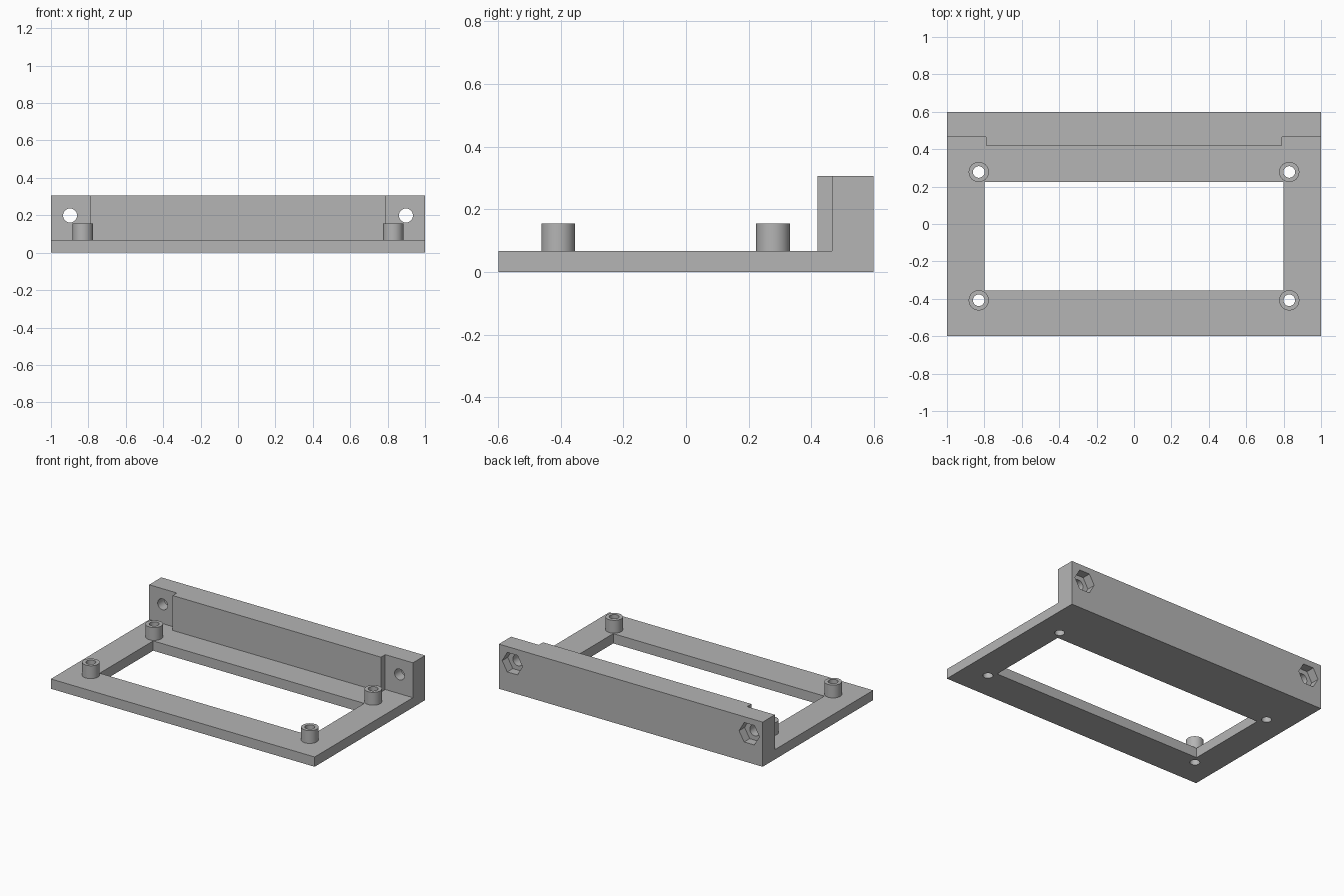
import bpy, bmesh
from math import sin, cos, tau, radians
from mathutils import Vector

cube = bpy.data.objects.get("Cube")
if cube:
    bpy.data.objects.remove(cube, do_unlink=True)

grey = bpy.data.materials.new("plain grey")
grey.use_nodes = True
grey.diffuse_color = (0.46, 0.46, 0.46, 1)
grey.node_tree.nodes["Principled BSDF"].inputs["Base Color"].default_value = grey.diffuse_color

# Main dimensions
HALF_X, HALF_Y = 1.0, 0.598
PLATE_TOP, WALL_TOP = 0.067, 0.306
PAD_FRONT, PAD_HALF, EAR_FRONT = 0.42, 0.79, 0.466
POST_X, POST_YS, POST_TOP = 0.83, (-0.408, 0.278), 0.155
POST_R, BORE_R = 0.054, 0.031
BOLT_X, BOLT_Z, BOLT_R = 0.898, 0.199, 0.0375
NUT_R, NUT_DEPTH = 0.077, 0.06


def prism(name, points, push):
    """Solid made by extruding a flat outline along a vector."""
    bm = bmesh.new()
    face = bm.faces.new([bm.verts.new(p) for p in points])
    extruded = bmesh.ops.extrude_face_region(bm, geom=[face], use_keep_orig=True)
    moved = [g for g in extruded["geom"] if isinstance(g, bmesh.types.BMVert)]
    bmesh.ops.translate(bm, verts=moved, vec=Vector(push))
    bmesh.ops.recalc_face_normals(bm, faces=bm.faces)
    mesh = bpy.data.meshes.new(name)
    bm.to_mesh(mesh)
    bm.free()
    mesh.materials.append(grey)
    obj = bpy.data.objects.new(name, mesh)
    bpy.context.collection.objects.link(obj)
    return obj


def box(name, x0, x1, y0, y1, z0, z1):
    outline = [(x0, y0, z0), (x1, y0, z0), (x1, y1, z0), (x0, y1, z0)]
    return prism(name, outline, (0, 0, z1 - z0))


def upright(name, x, y, r, z0, z1):
    ring = [(x + r * cos(tau * i / 40), y + r * sin(tau * i / 40), z0) for i in range(40)]
    return prism(name, ring, (0, 0, z1 - z0))


def lengthwise(name, x, z, r, y0, y1, sides):
    ring = [(x + r * cos(tau * i / sides), y0, z + r * sin(tau * i / sides)) for i in range(sides)]
    return prism(name, ring, (0, y1 - y0, 0))


def activate(obj):
    bpy.ops.object.select_all(action="DESELECT")
    obj.select_set(True)
    bpy.context.view_layer.objects.active = obj


def cut(obj, cutter):
    """Subtract a cutter and throw it away."""
    cutter.hide_render = True
    activate(obj)
    mod = obj.modifiers.new("cut", "BOOLEAN")
    mod.operation, mod.solver, mod.object = "DIFFERENCE", "EXACT", cutter
    bpy.ops.object.modifier_apply(modifier=mod.name)
    bpy.data.objects.remove(cutter, do_unlink=True)


def finish(obj):
    activate(obj)
    bpy.ops.object.shade_smooth_by_angle(angle=radians(30))


# L-shaped body: base plate with the upright back wall
side_outline = [(-HALF_Y, 0), (HALF_Y, 0), (HALF_Y, WALL_TOP), (PAD_FRONT, WALL_TOP),
                (PAD_FRONT, PLATE_TOP), (-HALF_Y, PLATE_TOP)]
body = prism("bracket_body", [(-HALF_X, y, z) for y, z in side_outline], (2 * HALF_X, 0, 0))

# Rectangular opening in the base
cut(body, box("opening_cutter", -0.8, 0.8, -0.355, 0.224, -0.1, 0.2))

for side, name in ((1, "left"), (-1, "right")):
    # Thinner wall ears with a bolt hole and a hexagonal nut pocket behind
    x0, x1 = sorted((side * PAD_HALF, side * 1.1))
    cut(body, box("ear_cutter", x0, x1, 0.3, EAR_FRONT, PLATE_TOP, 0.5))
    cut(body, lengthwise("bolt_cutter", side * BOLT_X, BOLT_Z, BOLT_R, 0.35, 0.7, 40))
    cut(body, lengthwise("nut_cutter", side * BOLT_X, BOLT_Z, NUT_R, HALF_Y - NUT_DEPTH, 0.7, 6))

    # Hollow standoffs, with the bore carried through the base
    for y, place in zip(POST_YS, ("front", "back")):
        post = upright(f"{place}_{name}_standoff", side * POST_X, y, POST_R, PLATE_TOP, POST_TOP)
        for part in (body, post):
            cut(part, upright("bore_cutter", side * POST_X, y, BORE_R, -0.1, 0.25))
        finish(post)

finish(body)
